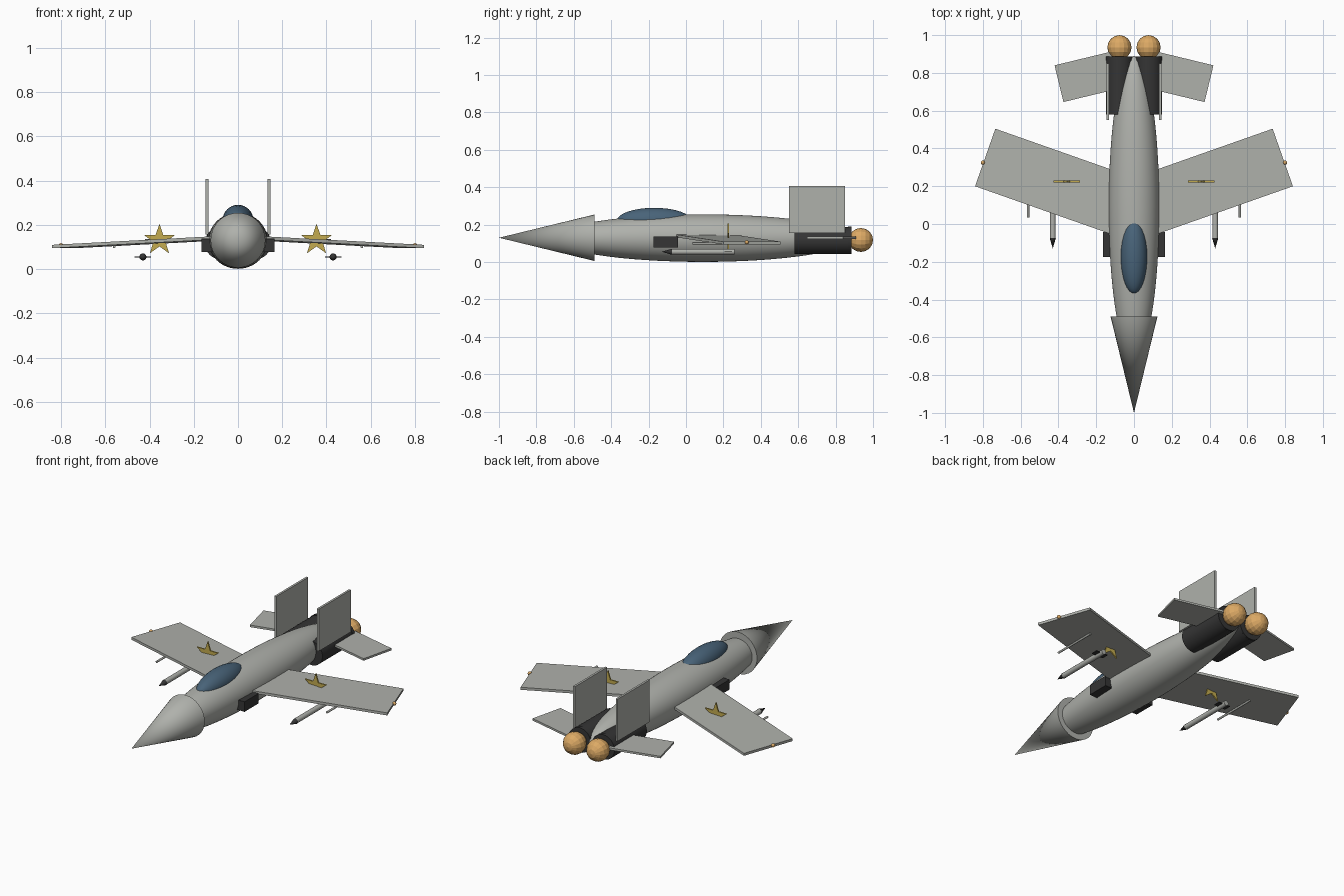
import bpy
import bmesh
import math

old = bpy.data.objects.get("Cube")
if old:
    bpy.data.objects.remove(old, do_unlink=True)


def material(name, rgb):
    m = bpy.data.materials.new(name)
    m.use_nodes = True
    m.diffuse_color = (*rgb, 1)
    m.node_tree.nodes["Principled BSDF"].inputs["Base Color"].default_value = (*rgb, 1)
    return m


GREY = material("airframe grey", (0.43, 0.44, 0.41))
DARK = material("dark metal", (0.035, 0.035, 0.035))
GLASS = material("canopy blue", (0.065, 0.125, 0.19))
FLAME = material("exhaust orange", (0.72, 0.40, 0.13))
GOLD = material("star gold", (0.55, 0.41, 0.08))
FORWARD = math.pi / 2  # turns a z axis towards the nose


def finish(name, mat, smooth=False):
    ob = bpy.context.object
    ob.name = name
    ob.data.materials.append(mat)
    if smooth:
        bpy.ops.object.shade_smooth_by_angle(angle=math.radians(35))
    return ob


def box(name, mat, loc, size, rot=(0, 0, 0)):
    bpy.ops.mesh.primitive_cube_add(size=1, location=loc, rotation=rot)
    ob = finish(name, mat)
    ob.scale = size
    return ob


def ball(name, mat, loc, radii, segments=32, rings=16, smooth=True):
    bpy.ops.mesh.primitive_uv_sphere_add(segments=segments, ring_count=rings, radius=1,
                                         location=loc, rotation=(FORWARD, 0, 0))
    ob = finish(name, mat, smooth)
    ob.scale = (radii[0], radii[2], radii[1])
    return ob


def tube(name, mat, x, z, front, back, r_back, r_front=None, sides=32):
    r_front = r_back if r_front is None else r_front
    bpy.ops.mesh.primitive_cone_add(vertices=sides, radius1=r_back, radius2=r_front,
                                    depth=back - front, location=(x, (front + back) / 2, z),
                                    rotation=(FORWARD, 0, 0))
    return finish(name, mat, True)


def star(name, mat, loc, outer, inner, thick):
    bm = bmesh.new()
    verts = []
    for i in range(10):
        r = inner if i % 2 else outer
        a = math.pi / 2 + i * math.pi / 5
        verts.append(bm.verts.new((r * math.cos(a), -thick / 2, r * math.sin(a))))
    face = bm.faces.new(verts)
    out = bmesh.ops.extrude_face_region(bm, geom=[face])
    moved = [v for v in out["geom"] if isinstance(v, bmesh.types.BMVert)]
    bmesh.ops.translate(bm, verts=moved, vec=(0, thick, 0))
    bmesh.ops.recalc_face_normals(bm, faces=bm.faces)
    mesh = bpy.data.meshes.new(name)
    bm.to_mesh(mesh)
    bm.free()
    mesh.materials.append(mat)
    ob = bpy.data.objects.new(name, mesh)
    ob.location = loc
    bpy.context.collection.objects.link(ob)


# Body
ball("fuselage", GREY, (0, 0.09, 0.128), (0.134, 0.80, 0.127), 48, 32)
tube("nose_cone", GREY, 0, 0.13, -1.0, -0.49, 0.124, 0)
ball("canopy", GLASS, (0, -0.17, 0.22), (0.07, 0.20, 0.07))

for side, s in (("left", 1), ("right", -1)):
    # Wings and tail surfaces
    box(side + "_wing", GREY, (s * 0.387, 0.211, 0.123), (0.85, 0.323, 0.015),
        (0, s * 0.05, s * math.radians(19.4)))
    box(side + "_stabilizer", GREY, (s * 0.227, 0.784, 0.13), (0.35, 0.2, 0.012),
        (0, 0, s * math.radians(-13.6)))
    box(side + "_tail_fin", GREY, (s * 0.14, 0.70, 0.281), (0.013, 0.30, 0.25))

    # Engines with exhaust flames
    tube(side + "_engine", DARK, s * 0.077, 0.115, 0.58, 0.88, 0.072)
    tube(side + "_nozzle_rim", DARK, s * 0.077, 0.117, 0.865, 0.886, 0.073)
    ball(side + "_flame", FLAME, (s * 0.077, 0.935, 0.118), (0.064, 0.065, 0.064), 16, 8, False)

    # Air intakes
    intake = box(side + "_intake", DARK, (s * 0.135, -0.108, 0.107), (0.06, 0.132, 0.06))
    bevel = intake.modifiers.new("rounded edges", "BEVEL")
    bevel.width = 0.008
    bevel.segments = 2

    # Wing details
    star(side + "_star", GOLD, (s * 0.355, 0.225, 0.131), 0.074, 0.029, 0.008)
    ball(side + "_tip_light", FLAME, (s * 0.80, 0.325, 0.106), (0.011, 0.011, 0.011), 12, 8)
    tube(side + "_gun_barrel", GREY, s * 0.56, 0.10, 0.035, 0.30, 0.006, sides=12)

    # Missiles
    tube(side + "_missile_body", GREY, s * 0.43, 0.055, -0.075, 0.26, 0.015, sides=20)
    tube(side + "_missile_tip", DARK, s * 0.43, 0.055, -0.13, -0.075, 0.016, 0, 20)
    box(side + "_missile_fins", DARK, (s * 0.43, 0.225, 0.055), (0.075, 0.04, 0.005))
